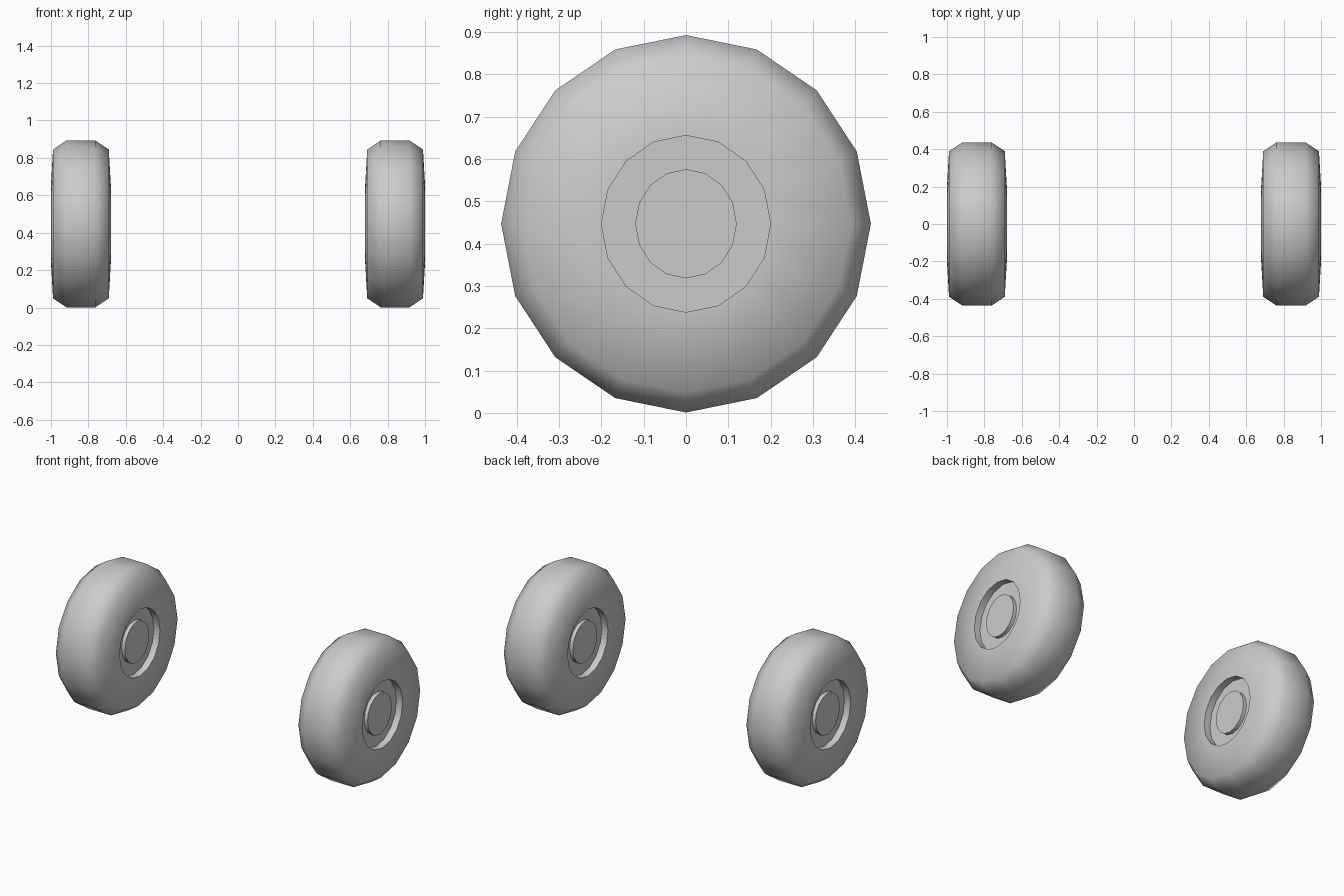
import bpy, bmesh
from math import sin, cos, pi, radians

cube = bpy.data.objects.get("Cube")
if cube:
    bpy.data.objects.remove(cube, do_unlink=True)

SIDES = 16
AXLE_HEIGHT = 0.447
STRETCH = 0.009   # rings are slightly taller than they are deep

# One flat grey
grey = bpy.data.materials.new("light grey")
grey.use_nodes = True
colour = (0.6, 0.6, 0.6, 1)
grey.diffuse_color = colour
grey.node_tree.nodes["Principled BSDF"].inputs["Base Color"].default_value = colour

# Half section (x offset, radius): hub cap, recess floor, rim, shoulder, tread
half = [(0.141, 0.12), (0.118, 0.12), (0.118, 0.2), (0.16, 0.2),
        (0.149, 0.389), (0.077, 0.437)]
section = half + [(-x, r) for x, r in reversed(half)]


def make_wheel(name, centre_x):
    bm = bmesh.new()
    rings = []
    for x, r in section:
        angles = [2 * pi * i / SIDES for i in range(SIDES)]
        rings.append([bm.verts.new((x, r * sin(a), (r + STRETCH) * cos(a)))
                      for a in angles])
    for a, b in zip(rings, rings[1:]):
        for i in range(SIDES):
            j = (i + 1) % SIDES
            bm.faces.new((a[i], a[j], b[j], b[i]))
    # Hub caps
    bm.faces.new(rings[0])
    bm.faces.new(rings[-1])
    bmesh.ops.recalc_face_normals(bm, faces=bm.faces)
    mesh = bpy.data.meshes.new(name)
    bm.to_mesh(mesh)
    bm.free()
    mesh.materials.append(grey)
    wheel = bpy.data.objects.new(name, mesh)
    wheel.location = (centre_x, 0, AXLE_HEIGHT)
    bpy.context.collection.objects.link(wheel)
    bpy.ops.object.select_all(action='DESELECT')
    wheel.select_set(True)
    bpy.context.view_layer.objects.active = wheel
    bpy.ops.object.shade_smooth_by_angle(angle=radians(60))


make_wheel("left_wheel", 0.84)
make_wheel("right_wheel", -0.84)
